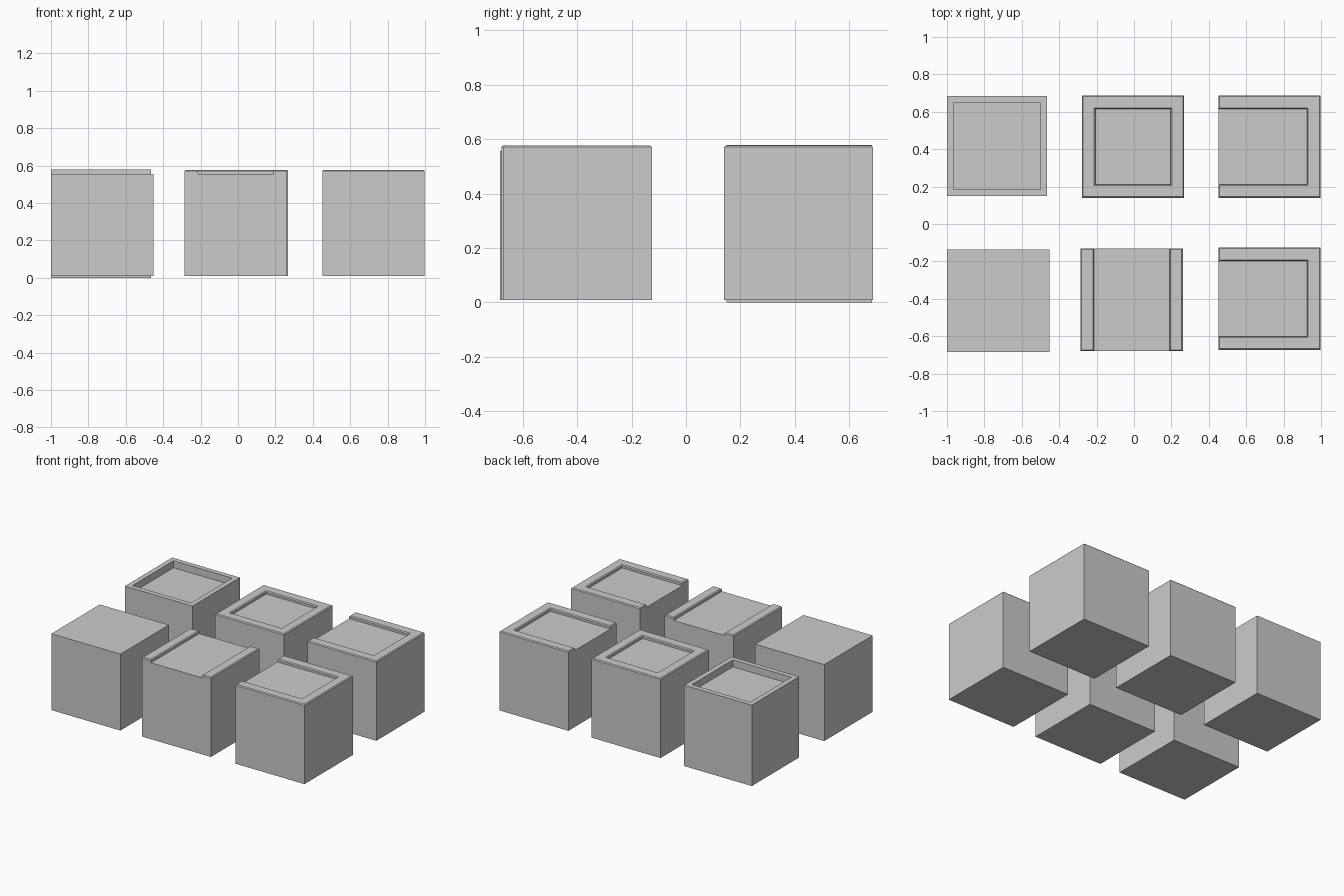
import bpy, bmesh

if "Cube" in bpy.data.objects:
    bpy.data.objects.remove(bpy.data.objects["Cube"])

S = 0.547                      # block side
Z0, Z1, Z2 = 0.009, 0.556, 0.577   # block bottom, block top, rim top


def finish(bm, name):
    bmesh.ops.recalc_face_normals(bm, faces=bm.faces)
    me = bpy.data.meshes.new(name)
    bm.to_mesh(me)
    bm.free()
    ob = bpy.data.objects.new(name, me)
    bpy.context.collection.objects.link(ob)
    return ob


def box(cx, cy, size, z0, z1):
    bm = bmesh.new()
    bmesh.ops.create_cube(bm, size=1)
    for v in bm.verts:
        v.co = (cx + v.co.x * size, cy + v.co.y * size, z0 + (v.co.z + 0.5) * (z1 - z0))
    return bm


def rim(name, cx, cy, open_cells, w=0.072, bevel=0.006):
    """Raised border on a 3x3 cell layout; open_cells are left out."""
    h = S / 2
    t = [-h, -h + w, h - w, h]
    bm = bmesh.new()
    for i in range(3):
        for j in range(3):
            if (i, j) not in open_cells:
                bm.faces.new([bm.verts.new((cx + t[a], cy + t[b], Z1 - 0.001))
                              for a, b in ((i, j), (i + 1, j), (i + 1, j + 1), (i, j + 1))])
    bmesh.ops.remove_doubles(bm, verts=bm.verts, dist=1e-5)
    ext = bmesh.ops.extrude_face_region(bm, geom=bm.faces[:], use_keep_orig=True)
    for v in ext["geom"]:
        if isinstance(v, bmesh.types.BMVert):
            v.co.z = Z2
    bmesh.ops.recalc_face_normals(bm, faces=bm.faces)
    # soften the upper border edges
    edges = [e for e in bm.edges if all(v.co.z > Z2 - 1e-4 for v in e.verts)
             and len(e.link_faces) == 2 and e.calc_face_angle(0) > 1]
    bmesh.ops.bevel(bm, geom=edges, offset=bevel, segments=1, affect='EDGES')
    finish(bm, name)


# solid blocks
blocks = {
    "plain_block": (-0.726, -0.41, None),
    "rail_block": (-0.0125, -0.405, {(1, 0), (1, 1), (1, 2)}),
    "front_open_block": (0.724, -0.399, {(0, 1), (1, 1)}),
    "back_open_block": (0.724, 0.4135, {(0, 1), (1, 1)}),
    "framed_block": (-0.0055, 0.4135, {(1, 1)}),
}
for name, (cx, cy, cells) in blocks.items():
    finish(box(cx, cy, S, Z0, Z1), name)
    if cells:
        rim(name + "_rim", cx, cy, cells)

# block with a deeper sunken top
bm = box(-0.732, 0.416, 0.535, 0, 0.579)
top = max(bm.faces, key=lambda f: f.calc_center_median().z)
bmesh.ops.inset_region(bm, faces=[top], thickness=0.05)
floor = bmesh.ops.extrude_face_region(bm, geom=[top])
bmesh.ops.translate(bm, vec=(0, 0, -0.05),
                    verts=[g for g in floor["geom"] if isinstance(g, bmesh.types.BMVert)])
if top.is_valid:
    bmesh.ops.delete(bm, geom=[top], context='FACES_ONLY')
finish(bm, "sunken_block")
